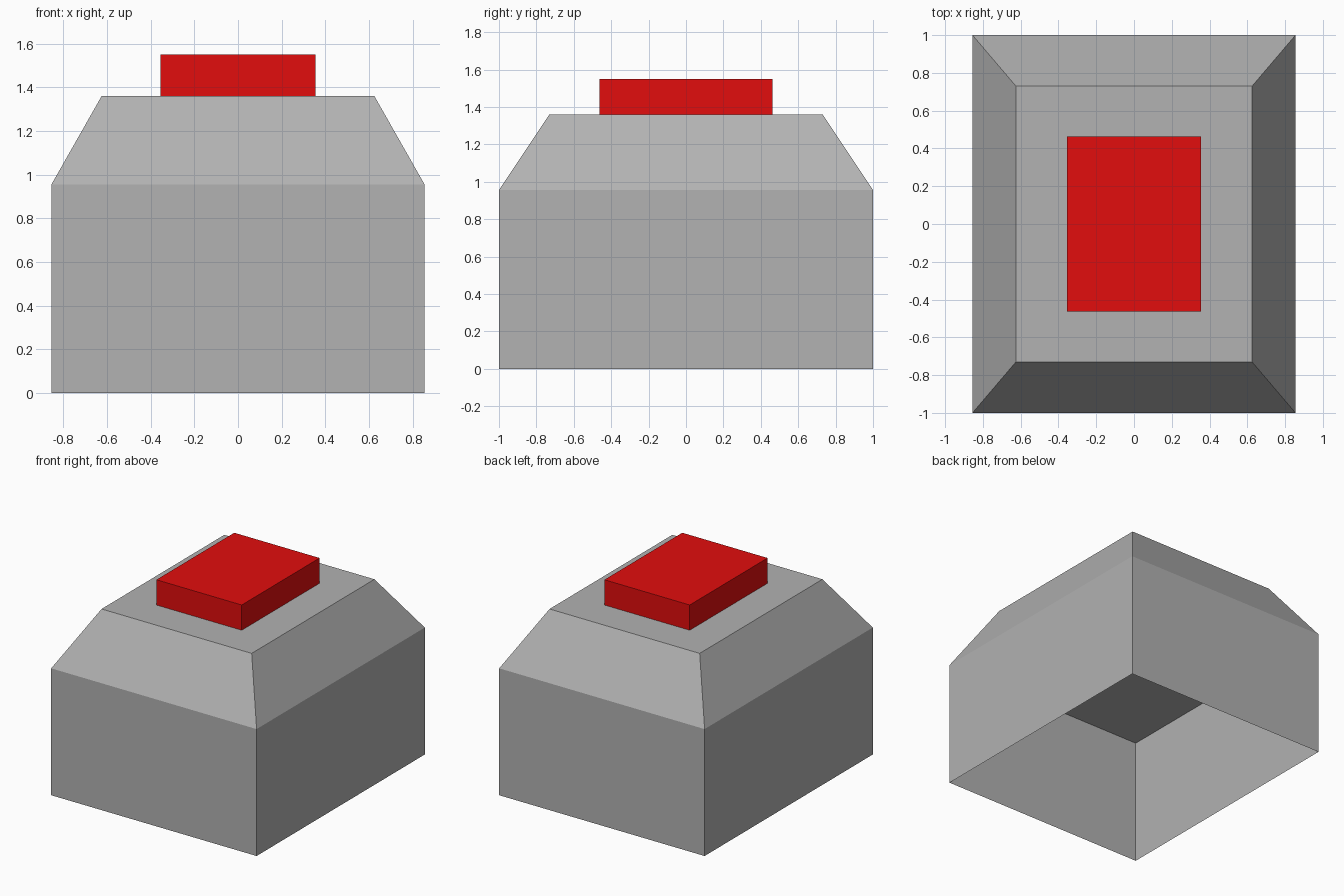
import bpy, bmesh

if "Cube" in bpy.data.objects:
    bpy.data.objects.remove(bpy.data.objects["Cube"])


def material(name, rgb):
    m = bpy.data.materials.new(name)
    m.diffuse_color = (*rgb, 1.0)
    m.use_nodes = True
    m.node_tree.nodes["Principled BSDF"].inputs["Base Color"].default_value = m.diffuse_color
    return m


def block(name, mat, bottom, top, z0, z1, open_bottom=False, open_top=False):
    """Box or frustum from half sizes (x, y) at its bottom and top."""
    bm = bmesh.new()
    signs = ((-1, -1), (1, -1), (1, 1), (-1, 1))
    lo, hi = ([bm.verts.new((sx * h[0], sy * h[1], z)) for sx, sy in signs]
              for h, z in ((bottom, z0), (top, z1)))
    for i in range(4):
        j = (i + 1) % 4
        bm.faces.new((lo[i], lo[j], hi[j], hi[i]))
    if not open_bottom:
        bm.faces.new(lo[::-1])
    if not open_top:
        bm.faces.new(hi)
    mesh = bpy.data.meshes.new(name)
    bm.to_mesh(mesh)
    bm.free()
    mesh.materials.append(mat)
    obj = bpy.data.objects.new(name, mesh)
    bpy.context.collection.objects.link(obj)
    return obj


grey = material("grey", (0.445, 0.445, 0.445))
red = material("red", (0.76, 0.004, 0.004))

BASE = (0.855, 1.0)
# Hollow walls, open underneath
block("base_walls", grey, BASE, BASE, 0, 0.955, open_bottom=True, open_top=True)
# Sloped cap; its flat underside closes the hollow
block("sloped_cap", grey, BASE, (0.625, 0.73), 0.955, 1.36)
# Push button on top
block("button", red, (0.355, 0.463), (0.355, 0.463), 1.36, 1.55, open_bottom=True)
